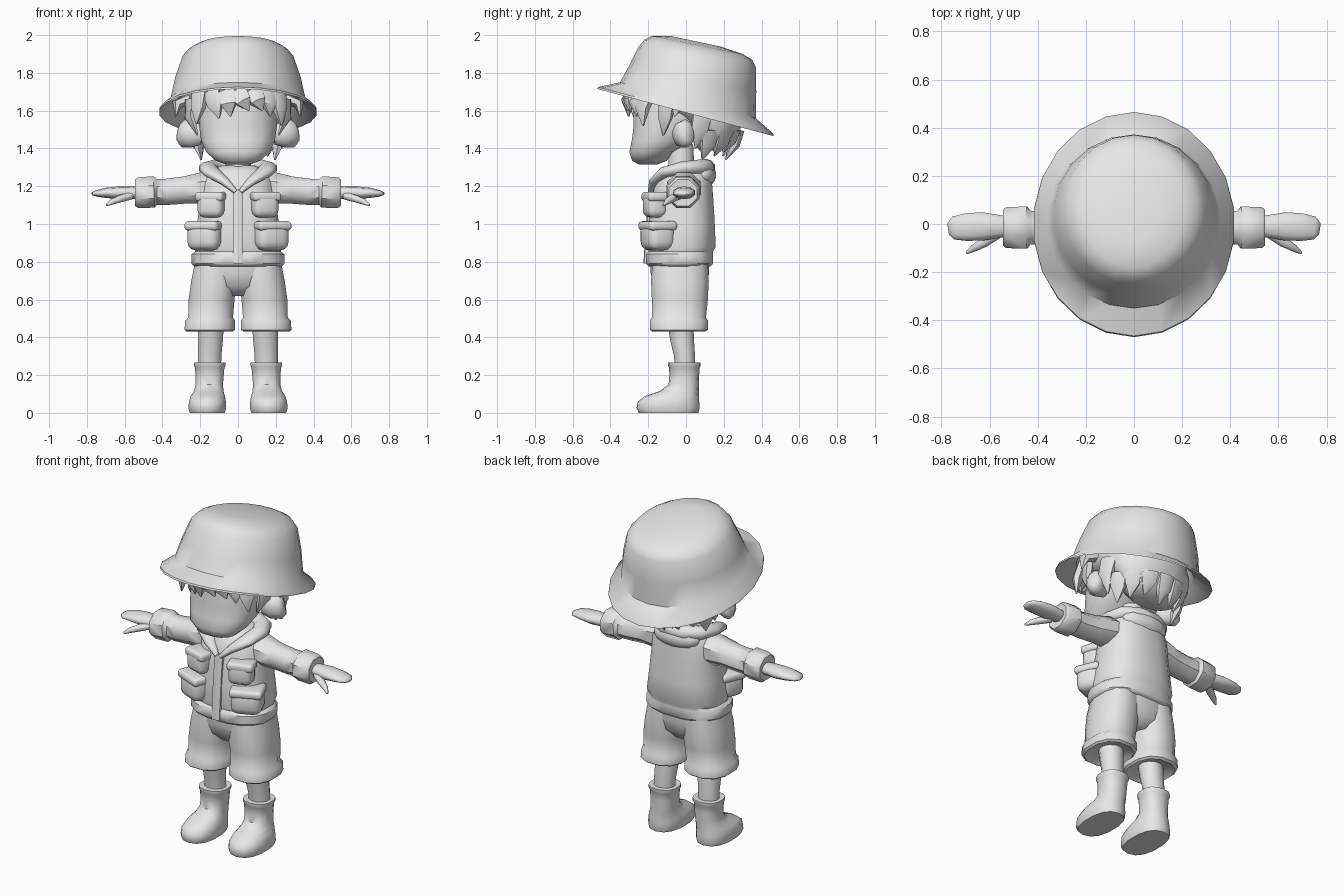
import bpy, bmesh, math
from mathutils import Vector

default = bpy.data.objects.get("Cube")
if default:
    bpy.data.objects.remove(default, do_unlink=True)

GREY = (0.8, 0.8, 0.8, 1)
clay = bpy.data.materials.new("plain_light_grey")
clay.use_nodes = True
clay.diffuse_color = GREY
clay.node_tree.nodes["Principled BSDF"].inputs["Base Color"].default_value = GREY


def finish(name, bm, mirror=False, angle=45):
    """Turn a bmesh into a smooth-shaded object, optionally mirrored in x."""
    bmesh.ops.recalc_face_normals(bm, faces=bm.faces)
    mesh = bpy.data.meshes.new(name)
    bm.to_mesh(mesh)
    bm.free()
    mesh.materials.append(clay)
    obj = bpy.data.objects.new(name, mesh)
    bpy.context.collection.objects.link(obj)
    bpy.ops.object.select_all(action="DESELECT")
    obj.select_set(True)
    bpy.context.view_layer.objects.active = obj
    bpy.ops.object.shade_smooth_by_angle(angle=math.radians(angle))
    if mirror:
        mod = obj.modifiers.new("Mirror", "MIRROR")
        mod.use_mirror_merge = False
    return obj


def skin(name, loops, mirror=False, caps=(True, True), angle=45):
    """Bridge a stack of equally sized point loops."""
    bm = bmesh.new()
    rows = [[bm.verts.new(p) for p in loop] for loop in loops]
    count = len(rows[0])
    for low, high in zip(rows, rows[1:]):
        for i in range(count):
            j = (i + 1) % count
            bm.faces.new((low[i], low[j], high[j], high[i]))
    for row, wanted in zip((rows[0], rows[-1]), caps):
        if wanted:
            bm.faces.new(row)
    return finish(name, bm, mirror, angle)


def unit_loop(sides, power):
    for i in range(sides):
        a = math.tau * (i + 0.5) / sides
        c, s = math.cos(a), math.sin(a)
        yield (math.copysign(abs(c) ** (2 / power), c),
               math.copysign(abs(s) ** (2 / power), s))


def loft(name, rings, sides=16, power=2, **options):
    """Rings: centre x, half width, front y, back y, front z, optional back z."""
    loops = []
    for cx, rx, front, back, z, *rear in rings:
        z_back = rear[0] if rear else z
        loops.append([(cx + rx * u, (front + back) / 2 + (back - front) / 2 * v,
                       (z + z_back) / 2 + (z_back - z) / 2 * v)
                      for u, v in unit_loop(sides, power)])
    return skin(name, loops, **options)


def sweep(name, path, up=(0, 0, 1), sides=10, power=2, **options):
    """Path: x, y, z, half width, half thickness along the up direction."""
    points = [Vector(p[:3]) for p in path]
    loops = []
    for i, p in enumerate(path):
        tangent = points[min(i + 1, len(path) - 1)] - points[max(i - 1, 0)]
        side = tangent.cross(Vector(up)).normalized()
        lift = side.cross(tangent).normalized()
        loops.append([points[i] + side * p[3] * u + lift * p[4] * v
                      for u, v in unit_loop(sides, power)])
    return skin(name, loops, **options)


def ellipsoid(name, centre, size, mirror=False):
    bm = bmesh.new()
    bmesh.ops.create_uvsphere(bm, u_segments=14, v_segments=9, radius=1)
    bmesh.ops.scale(bm, vec=size, verts=bm.verts)
    bmesh.ops.translate(bm, vec=centre, verts=bm.verts)
    return finish(name, bm, mirror)


def pillow(name, centre, size, turn, soft):
    """Soft padded box, mirrored to both sides."""
    bm = bmesh.new()
    bmesh.ops.create_cube(bm, size=1)
    bmesh.ops.scale(bm, vec=size, verts=bm.verts)
    bmesh.ops.bevel(bm, geom=bm.edges[:], offset=soft, segments=3,
                    profile=0.5, affect="EDGES")
    obj = finish(name, bm, True, 60)
    for v in obj.data.vertices:
        x, y, _ = v.co
        v.co.x = x * math.cos(turn) - y * math.sin(turn) + centre[0]
        v.co.y = x * math.sin(turn) + y * math.cos(turn) + centre[1]
        v.co.z += centre[2]
    return obj


# Bucket hat: inner lining, brim edge, then the tilted crown
loft("hat", [
    (0, .29, -.27, .33, 1.84, 1.72), (0, .33, -.32, .345, 1.73, 1.56),
    (0, .42, -.47, .465, 1.715, 1.465), (0, .418, -.465, .46, 1.725, 1.48),
    (0, .36, -.35, .37, 1.75, 1.56), (0, .335, -.3, .372, 1.84, 1.7),
    (0, .295, -.25, .37, 1.94, 1.83), (0, .26, -.22, .35, 1.975, 1.87),
    (0, .21, -.18, .3, 1.995, 1.9), (0, .1, -.08, .18, 1.995, 1.94)],
    sides=22, caps=(False, True))

# Head
loft("head", [
    (0, .06, -.25, -.15, 1.315), (0, .12, -.287, -.1, 1.335),
    (0, .17, -.302, -.07, 1.38), (0, .198, -.29, .04, 1.44),
    (0, .21, -.28, .1, 1.52), (0, .21, -.28, .15, 1.62),
    (0, .2, -.26, .15, 1.72)], power=2.4)
loft("neck", [(0, .075, -.1, .05, 1.25), (0, .065, -.09, .04, 1.42)], sides=12)
sweep("ear", [(.19, -.03, 1.47, .03, .05), (.24, -.025, 1.475, .05, .07),
              (.29, 0, 1.48, .05, .075), (.31, .01, 1.485, .03, .05)],
      mirror=True, angle=70)

# Hair: back mass plus tapered locks
loft("hair", [
    (0, .13, .07, .2, 1.39), (0, .2, .04, .25, 1.43), (0, .24, .03, .29, 1.5),
    (0, .26, -.08, .31, 1.57), (0, .275, -.27, .32, 1.65),
    (0, .28, -.3, .33, 1.74)])


def lock(name, root, tip, width, bulge, mirror=False):
    a, b = Vector(root), Vector(tip)
    mid = a.lerp(b, 0.5) + Vector(bulge)
    outward = Vector((mid.x, mid.y, 0))
    sweep(name, [(*a, width, .03), (*mid, width * .85, .03), (*b, .004, .004)],
          up=outward, sides=6, mirror=mirror)


for i, (x, tip_x, tip_z) in enumerate([
        (-.2, -.22, 1.53), (-.14, -.1, 1.56), (-.06, -.04, 1.57), (.0, .06, 1.6),
        (.08, .13, 1.6), (.16, .17, 1.57), (.21, .23, 1.52)]):
    depth = -.3 + 1.9 * x * x
    lock(f"fringe_lock_{i}", (x, depth + .02, 1.7), (tip_x, depth - .01, tip_z),
         .055, (0, -.02, 0))
lock("temple_lock", (.25, -.1, 1.66), (.215, -.12, 1.47), .05, (.02, 0, 0), True)
lock("side_lock", (.26, -.03, 1.66), (.33, -.06, 1.57), .05, (.03, 0, .02), True)
lock("rear_side_lock", (.25, .09, 1.6), (.23, .05, 1.4), .06, (.02, 0, 0), True)
for i in range(7):
    a = math.pi * (i + .5) / 7
    c, s = math.cos(a), math.sin(a)
    lock(f"nape_lock_{i}", (.23 * c, .08 + .2 * s, 1.5),
         (.2 * c, .05 + .16 * s, 1.34 + .02 * (i % 3)), .055, (0, .01, 0))

# Jacket
loft("jacket", [
    (0, .235, -.2, .13, .775), (0, .25, -.215, .145, .79),
    (0, .25, -.215, .145, .84), (0, .23, -.2, .145, .855),
    (0, .235, -.205, .16, .88), (0, .22, -.2, .155, 1.0),
    (0, .205, -.185, .148, 1.12), (0, .195, -.165, .14, 1.22),
    (0, .16, -.13, .135, 1.28), (0, .09, -.09, .1, 1.31)], power=2.5)
sweep("zip_placket", [(0, -.212, .79, .028, .014), (0, -.205, .9, .028, .014),
                      (0, -.195, 1.03, .028, .014), (0, -.18, 1.18, .028, .014)],
      up=(0, -1, 0), sides=8, power=4)
pillow("chest_pocket", (.14, -.165, 1.1), (.14, .11, .13), .3, .035)
pillow("chest_pocket_flap", (.142, -.165, 1.145), (.155, .11, .05), .3, .018)
pillow("lower_pocket", (.17, -.15, .935), (.18, .15, .15), .4, .045)
pillow("lower_pocket_flap", (.172, -.15, .99), (.19, .155, .05), .4, .02)

# Collar and folded hood
sweep("collar", [(.012, -.19, 1.17, .012, .012), (.07, -.165, 1.225, .035, .022),
                 (.14, -.11, 1.275, .055, .03), (.16, -.02, 1.295, .05, .036),
                 (.13, .06, 1.3, .05, .04), (.06, .1, 1.3, .05, .045),
                 (-.01, .105, 1.3, .05, .045)], mirror=True, angle=60)
ellipsoid("folded_hood", (0, .085, 1.26), (.155, .075, .07))

# Sleeves with turned cuffs
sweep("sleeve", [(.1, -.01, 1.2, .09, .08), (.19, -.01, 1.19, .095, .09),
                 (.28, -.015, 1.18, .078, .078), (.38, -.015, 1.17, .075, .075),
                 (.43, -.015, 1.17, .075, .075), (.445, -.015, 1.17, .095, .09),
                 (.53, -.015, 1.165, .092, .088), (.545, -.015, 1.165, .08, .075),
                 (.535, -.015, 1.165, .06, .055)], sides=8, mirror=True)

# Mitten-shaped hands with thumbs
sweep("hand", [(.5, -.01, 1.165, .04, .03), (.56, -.01, 1.165, .05, .034),
               (.63, -.01, 1.165, .062, .034), (.7, -.013, 1.165, .06, .027),
               (.75, -.017, 1.162, .05, .017), (.772, -.02, 1.16, .025, .008)],
      mirror=True, angle=70)
sweep("thumb", [(.57, -.04, 1.15, .025, .022), (.62, -.075, 1.135, .022, .02),
                (.665, -.1, 1.118, .016, .016), (.695, -.12, 1.1, .006, .006)],
      sides=8, mirror=True, angle=70)

# Shorts: hips plus two legs with rolled hems
loft("shorts_hips", [(0, .06, -.12, .07, .62), (0, .19, -.17, .11, .67),
                     (0, .225, -.19, .125, .74), (0, .225, -.19, .125, .82)],
     power=2.4)
loft("shorts_leg", [
    (.148, .1, -.15, .08, .45), (.15, .125, -.18, .105, .43),
    (.15, .137, -.195, .12, .44), (.148, .135, -.195, .12, .49),
    (.145, .122, -.185, .11, .505), (.14, .125, -.185, .12, .6),
    (.126, .125, -.19, .125, .7), (.115, .115, -.18, .12, .8)],
    sides=12, power=2.4, mirror=True)

# Legs and boots
loft("leg", [(.15, .062, -.06, .05, .2), (.15, .064, -.065, .05, .3),
             (.146, .068, -.085, .045, .38), (.143, .073, -.105, .04, .5)],
     sides=12, mirror=True)
loft("boot", [
    (.163, .094, -.25, .065, 0), (.163, .102, -.262, .072, .025),
    (.162, .1, -.255, .07, .06), (.16, .092, -.215, .068, .09),
    (.155, .08, -.14, .068, .115), (.152, .074, -.092, .068, .15),
    (.15, .076, -.088, .07, .2), (.15, .08, -.09, .072, .24),
    (.15, .086, -.096, .078, .25), (.15, .086, -.096, .078, .268),
    (.15, .06, -.07, .05, .268)], sides=14, power=2.4, mirror=True)
